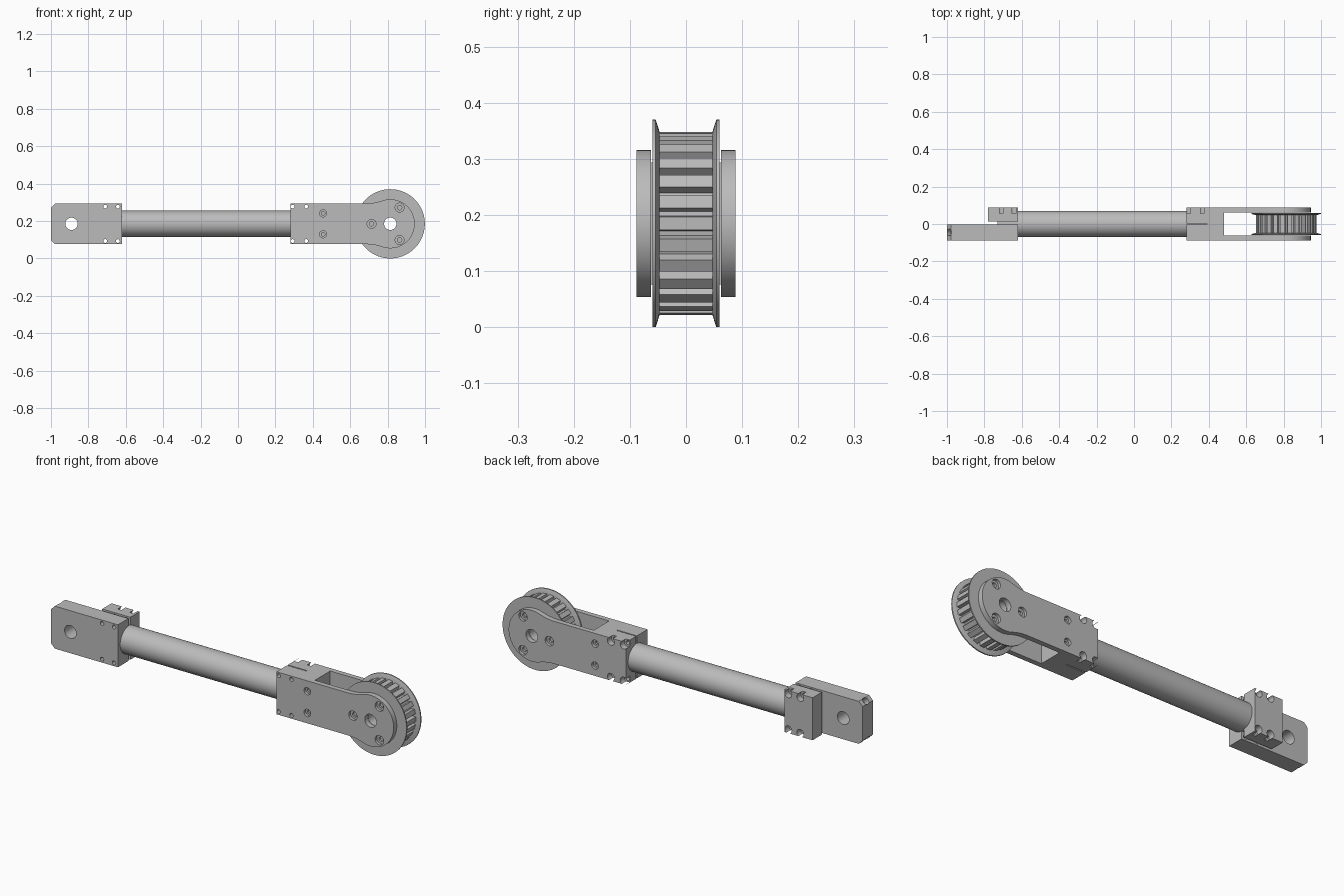
import bpy, bmesh
from math import sin, cos, pi, radians, sqrt, atan2
from mathutils import Matrix, Vector

cube = bpy.data.objects.get("Cube")
if cube:
    bpy.data.objects.remove(cube)

steel = bpy.data.materials.new("plain grey metal")
steel.use_nodes = True
grey = (0.5, 0.5, 0.5, 1)
steel.diffuse_color = grey
steel.node_tree.nodes["Principled BSDF"].inputs["Base Color"].default_value = grey

Z = 0.185          # height of the main axis
HALF = 0.109       # half height of the end blocks
W = 0.088          # half depth of the end blocks
PX = 0.814         # pulley centre
BORE = 0.033


def prism(bm, outline, y0, y1):
    """Solid from an x-z outline stretched along y."""
    a = [bm.verts.new((x, y0, z)) for x, z in outline]
    b = [bm.verts.new((x, y1, z)) for x, z in outline]
    bm.faces.new(a)
    bm.faces.new(b[::-1])
    n = len(a)
    for i in range(n):
        j = (i + 1) % n
        bm.faces.new((a[j], a[i], b[i], b[j]))


def box(bm, x0, x1, y0, y1, z0, z1):
    prism(bm, [(x0, z0), (x1, z0), (x1, z1), (x0, z1)], y0, y1)


def lathe(bm, profile, x, z, n=32):
    """Capped solid turned about a y axis from (radius, y) points."""
    rings = [[bm.verts.new((x + r * cos(2 * pi * i / n), y, z + r * sin(2 * pi * i / n)))
              for i in range(n)] for r, y in profile]
    bm.faces.new(rings[0])
    bm.faces.new(rings[-1][::-1])
    for a, b in zip(rings, rings[1:]):
        for i in range(n):
            j = (i + 1) % n
            bm.faces.new((a[j], a[i], b[i], b[j]))


def make(name, bm):
    bmesh.ops.recalc_face_normals(bm, faces=bm.faces[:])
    me = bpy.data.meshes.new(name)
    bm.to_mesh(me)
    bm.free()
    ob = bpy.data.objects.new(name, me)
    bpy.context.collection.objects.link(ob)
    return ob


def finish(ob, cutter_bm=None):
    """Cut the holes, then shade and colour the part."""
    if cutter_bm:
        cutter = make("cutter", cutter_bm)
        cutter.hide_render = True
        mod = ob.modifiers.new("holes", 'BOOLEAN')
        mod.operation, mod.solver, mod.object = 'DIFFERENCE', 'EXACT', cutter
        deps = bpy.context.evaluated_depsgraph_get()
        cut = bpy.data.meshes.new_from_object(ob.evaluated_get(deps))
        ob.modifiers.clear()
        ob.data = cut
        bpy.data.objects.remove(cutter)
    ob.data.materials.clear()
    ob.data.materials.append(steel)
    ob.data.shade_smooth()
    ob.data.set_sharp_from_angle(angle=radians(30))


def clamp_holes(bm, xs):
    """Narrow through holes with wide counterbores at the back."""
    for x in xs:
        for s in (-1, 1):
            lathe(bm, [(0.01, -0.1), (0.01, 0.055), (0.02, 0.055), (0.02, 0.1)], x, Z + s * 0.092, 20)


def screw_hole(bm, x, z, r):
    """Stepped screw hole on both faces."""
    for s in (-1, 1):
        lathe(bm, [(r, s * 0.1), (r, s * 0.074), (r * 0.5, s * 0.074), (r * 0.5, s * 0.064)], x, z, 24)


# Fork outline: rectangle blending through concave fillets into a round head
R, F = 0.131, 0.27
dx = sqrt((R + F) ** 2 - (HALF + F) ** 2)
fillet = atan2(HALF + F, dx)
upper = [(0.28, HALF)]
for i in range(9):
    a = -pi / 2 + (pi / 2 - fillet) * i / 8
    upper.append((PX - dx + F * cos(a), HALF + F + F * sin(a)))
start = pi - fillet
upper += [(PX + R * cos(start * (1 - i / 24)), R * sin(start * (1 - i / 24))) for i in range(1, 25)]
outline = [(x, Z + z) for x, z in upper] + [(x, Z - z) for x, z in upper[-2::-1]]
bm = bmesh.new()
prism(bm, outline, -W, W)
fork = make("fork_block", bm)
cut = bmesh.new()
box(cut, 0.48, 1.1, -0.062, 0.062, -0.1, 0.5)       # pulley pocket
finish(fork, cut)
cut = bmesh.new()
box(cut, 0.2, 0.39, -0.002, 0.004, -0.1, 0.5)       # clamping slit
finish(fork, cut)
cut = bmesh.new()
clamp_holes(cut, (0.292, 0.365))
lathe(cut, [(BORE, -0.1), (BORE, 0.1)], PX, Z)
for s in (-1, 1):
    screw_hole(cut, 0.455, Z + s * 0.056, 0.019)
for i in range(3):
    a = pi + i * 2 * pi / 3
    screw_hole(cut, PX + 0.1 * cos(a), Z + 0.1 * sin(a), 0.024)
finish(fork, cut)

# Toothed pulley wheel
TEETH, TIP, ROOT = 26, 0.163, 0.143
bm = bmesh.new()
gear = []
for i in range(TEETH):
    for frac, r in ((-0.3, TIP), (0.3, TIP), (0.38, ROOT), (0.62, ROOT)):
        a = 2 * pi * (i + frac) / TEETH
        gear.append((PX + r * cos(a), Z + r * sin(a)))
prism(bm, gear, -0.048, 0.048)
wheel = make("toothed_pulley", bm)
cut = bmesh.new()
lathe(cut, [(BORE, -0.1), (BORE, 0.1)], PX, Z)
finish(wheel, cut)

# Pulley flanges, flared outward at the rim
for side, s in (("front", -1), ("back", 1)):
    bm = bmesh.new()
    lathe(bm, [(0.163, s * 0.047), (0.185, s * 0.054), (0.185, s * 0.06), (0.178, s * 0.06)], PX, Z, 72)
    flange = make(side + "_pulley_flange", bm)
    cut = bmesh.new()
    lathe(cut, [(BORE, -0.1), (BORE, 0.1)], PX, Z)
    finish(flange, cut)

# Connecting tube
bm = bmesh.new()
turn = Matrix.Translation((-0.17, 0, Z)) @ Matrix.Rotation(pi / 2, 4, 'Y')
bmesh.ops.create_cone(bm, cap_ends=True, segments=64, radius1=0.07, radius2=0.07, depth=1.12, matrix=turn)
finish(make("connecting_tube", bm))

# Mounting plate with chamfered end corners
C = 0.022
bm = bmesh.new()
prism(bm, [(-0.62, Z - HALF), (-0.62, Z + HALF), (-1 + C, Z + HALF), (-1, Z + HALF - C),
           (-1, Z - HALF + C), (-1 + C, Z - HALF)], -W, -0.003)
plate = make("mounting_plate", bm)
cut = bmesh.new()
clamp_holes(cut, (-0.71, -0.642))
lathe(cut, [(BORE, -0.1), (BORE, 0.1)], -0.89, Z)
for s in (-1, 1):                                    # slanted corner holes
    axis = Vector((-1, 0, s))
    spot = Vector((-1 + C / 2, -0.045, Z + s * (HALF - C / 2)))
    m = Matrix.Translation(spot) @ axis.to_track_quat('Z', 'Y').to_matrix().to_4x4()
    bmesh.ops.create_cone(cut, cap_ends=True, segments=24, radius1=0.018, radius2=0.018, depth=0.06, matrix=m)
finish(plate, cut)

# Rear clamp jaw
bm = bmesh.new()
box(bm, -0.78, -0.62, 0.013, W, Z - HALF, Z + HALF)
jaw = make("rear_clamp_jaw", bm)
cut = bmesh.new()
clamp_holes(cut, (-0.71, -0.642))
finish(jaw, cut)
